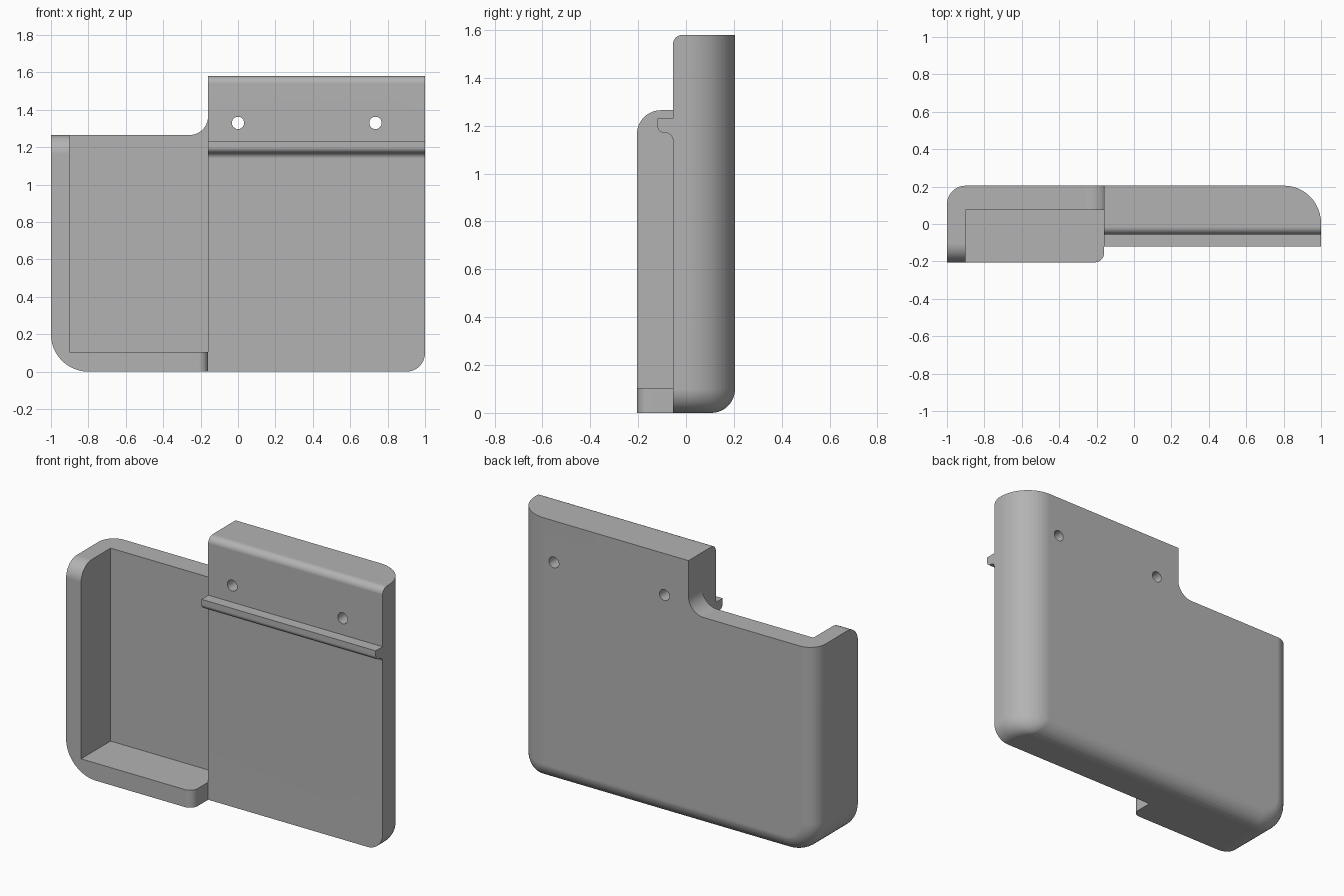
import bpy, bmesh
from math import sin, cos, pi, sqrt, radians

cube = bpy.data.objects.get("Cube")
if cube:
    bpy.data.objects.remove(cube, do_unlink=True)

FRONT, BACK = -0.205, 0.205      # overall depth
STEP = -0.16                     # where the tall block begins
FACE, POCKET = -0.055, 0.075     # block face and pocket floor
LOW, HIGH = 1.265, 1.58          # heights of the two tops

grey = bpy.data.materials.new("plain grey")
grey.use_nodes = True
grey.diffuse_color = (0.45, 0.45, 0.45, 1)
grey.node_tree.nodes["Principled BSDF"].inputs["Base Color"].default_value = grey.diffuse_color


def arc(cx, cy, r, start, end, n=12):
    angles = [radians(start + (end - start) * i / n) for i in range(n + 1)]
    return [(cx + r * cos(a), cy + r * sin(a)) for a in angles]


def loft(name, rings):
    """Solid through a list of rings with equal point counts."""
    bm = bmesh.new()
    loops = [[bm.verts.new(p) for p in ring] for ring in rings]
    for a, b in zip(loops, loops[1:]):
        for i in range(len(a)):
            j = (i + 1) % len(a)
            bm.faces.new((a[i], a[j], b[j], b[i]))
    bm.faces.new(loops[0])
    bm.faces.new(loops[-1])
    bmesh.ops.recalc_face_normals(bm, faces=bm.faces)
    mesh = bpy.data.meshes.new(name)
    bm.to_mesh(mesh)
    bm.free()
    ob = bpy.data.objects.new(name, mesh)
    bpy.context.collection.objects.link(ob)
    mesh.materials.append(grey)
    return ob


def prism(name, pts, axis, lo, hi):
    """Profile extruded along one axis; the profile uses the other two in order."""
    def place(p, d):
        q = list(p)
        q.insert("xyz".index(axis), d)
        return q
    return loft(name, [[place(p, d) for p in pts] for d in (lo, hi)])


def box(x0, x1, y0, y1):
    return [(x0, y0), (x1, y0), (x1, y1), (x0, y1)]


def inset(y, r):
    """How far a back rounding of radius r pulls the side in at depth y."""
    t = max(0, y - (BACK - r))
    return r - sqrt(max(0, r * r - t * t))


def outline(y):
    near, far = inset(y, 0.1), inset(y, 0.2)
    left, right = -1 + near, 1 - far
    big, small = 0.2 - near, max(0.1 - near, 0.002)
    pts = arc(left + big, near + big, big, 180, 270)
    pts += arc(right - small, near + small, small, 270, 360)
    pts += [(right, HIGH), (STEP, HIGH)]
    pts += arc(STEP - 0.1, LOW + 0.1, 0.1, 360, 270)
    pts += [(left, LOW)]
    return [(x, y, z) for x, z in pts]


# Outer shell with rounded back edges
depths = {FRONT}
for r in (0.1, 0.2):
    depths |= {round(BACK - r + r * sin(i * pi / 24), 5) for i in range(13)}
body = loft("holder_body", [outline(y) for y in sorted(depths)])

# Block face, hook rail and rounded top edge as one side profile
rail = [(FACE, -0.1)]
rail += arc(FACE - 0.03, 1.14, 0.03, 0, 90, 8)
rail += arc(-0.09, 1.2, 0.03, 270, 180, 8)
rail += [(-0.12, 1.23), (FACE, 1.23)]
rail += arc(FACE + 0.04, HIGH - 0.04, 0.04, 180, 90, 8)
rail += [(FACE + 0.04, 1.7), (-0.3, 1.7), (-0.3, -0.1)]

# Rounded end of the bottom lip and rounded top of the side wall
lip = arc(STEP - 0.05, FRONT + 0.05, 0.05, 270, 360)
lip += [(-0.1, FRONT + 0.05), (-0.1, -0.3), (STEP - 0.05, -0.3)]
wall = arc(FRONT + 0.1, LOW - 0.1, 0.1, 180, 90)
wall += [(FRONT + 0.1, 1.4), (-0.3, 1.4), (-0.3, LOW - 0.1)]

cutters = [
    prism("face_cutter", rail, "x", STEP, 1.1),
    prism("pocket_cutter", box(-0.9, STEP, -0.3, POCKET), "z", 0.105, 1.7),
    prism("lip_cutter", lip, "z", -0.1, 0.5),
    prism("wall_cutter", wall, "x", -1.1, -0.5),
]
# Screw holes
for x in (0, 0.735):
    cutters.append(prism("hole_cutter", arc(x, 1.33, 0.033, 0, 345, 23), "y", -0.5, 0.5))

bpy.ops.object.select_all(action="DESELECT")
bpy.context.view_layer.objects.active = body
body.select_set(True)
for cutter in cutters:
    cutter.hide_render = True
    cut = body.modifiers.new("cut", "BOOLEAN")
    cut.operation = "DIFFERENCE"
    cut.solver = "EXACT"
    cut.object = cutter
    bpy.ops.object.modifier_apply(modifier=cut.name)
    bpy.data.objects.remove(cutter, do_unlink=True)

# Soft roundings with clean flat faces
bpy.ops.object.shade_smooth_by_angle(angle=radians(30))
weighted = body.modifiers.new("flat faces", "WEIGHTED_NORMAL")
weighted.keep_sharp = True
